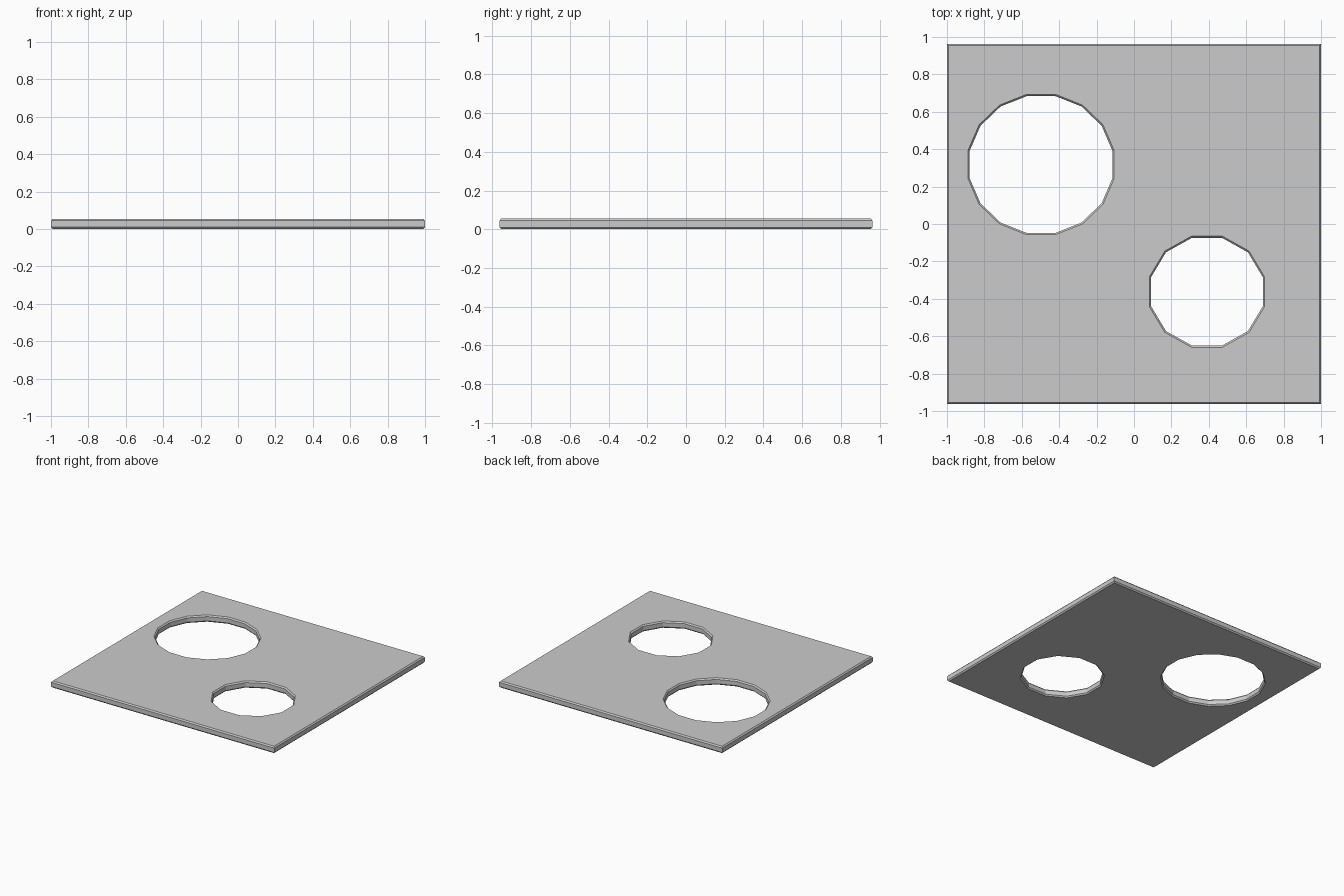
import bpy, bmesh, math

if "Cube" in bpy.data.objects:
    bpy.data.objects.remove(bpy.data.objects["Cube"])

CHAMFER = 0.009
# height and inset of each ring of the chamfered edge
LAYERS = [(0.0, CHAMFER), (0.01, 0.0), (0.045, 0.0), (0.055, CHAMFER)]


def rectangle(inset):
    x, y = 1.0 - inset, 0.963 - inset
    return [(-x, -y), (x, -y), (x, y), (-x, y)]


def oval(cx, cy, half_x, half_y, sides):
    # half sizes are measured to the flats; holes widen at the chamfer
    def ring(inset):
        k = 1 / math.cos(math.pi / sides)
        rx, ry = (half_x + inset) * k, (half_y + inset) * k
        angles = [(i + 0.5) * 2 * math.pi / sides for i in range(sides)]
        return [(cx + rx * math.cos(a), cy + ry * math.sin(a)) for a in angles]
    return ring


outlines = [rectangle,
            oval(-0.497, 0.318, 0.382, 0.366, 16),   # large hole
            oval(0.39, -0.362, 0.299, 0.288, 12)]    # small hole

bm = bmesh.new()
bottom_edges, top_edges = [], []

# walls and chamfers of the border and both holes
for outline in outlines:
    rings = [[bm.verts.new((x, y, z)) for x, y in outline(inset)]
             for z, inset in LAYERS]
    n = len(rings[0])
    for low, high in zip(rings, rings[1:]):
        for i in range(n):
            j = (i + 1) % n
            bm.faces.new((low[i], low[j], high[j], high[i]))
    for ring, store in ((rings[0], bottom_edges), (rings[-1], top_edges)):
        store += [bm.edges.get((ring[i], ring[(i + 1) % n])) for i in range(n)]

# flat top and bottom with the holes left open
for edges, z in ((bottom_edges, -1), (top_edges, 1)):
    bmesh.ops.triangle_fill(bm, edges=edges, use_beauty=True, normal=(0, 0, z))

bmesh.ops.recalc_face_normals(bm, faces=bm.faces)
mesh = bpy.data.meshes.new("plate_with_holes")
bm.to_mesh(mesh)
bm.free()
plate = bpy.data.objects.new("plate_with_holes", mesh)
bpy.context.collection.objects.link(plate)
